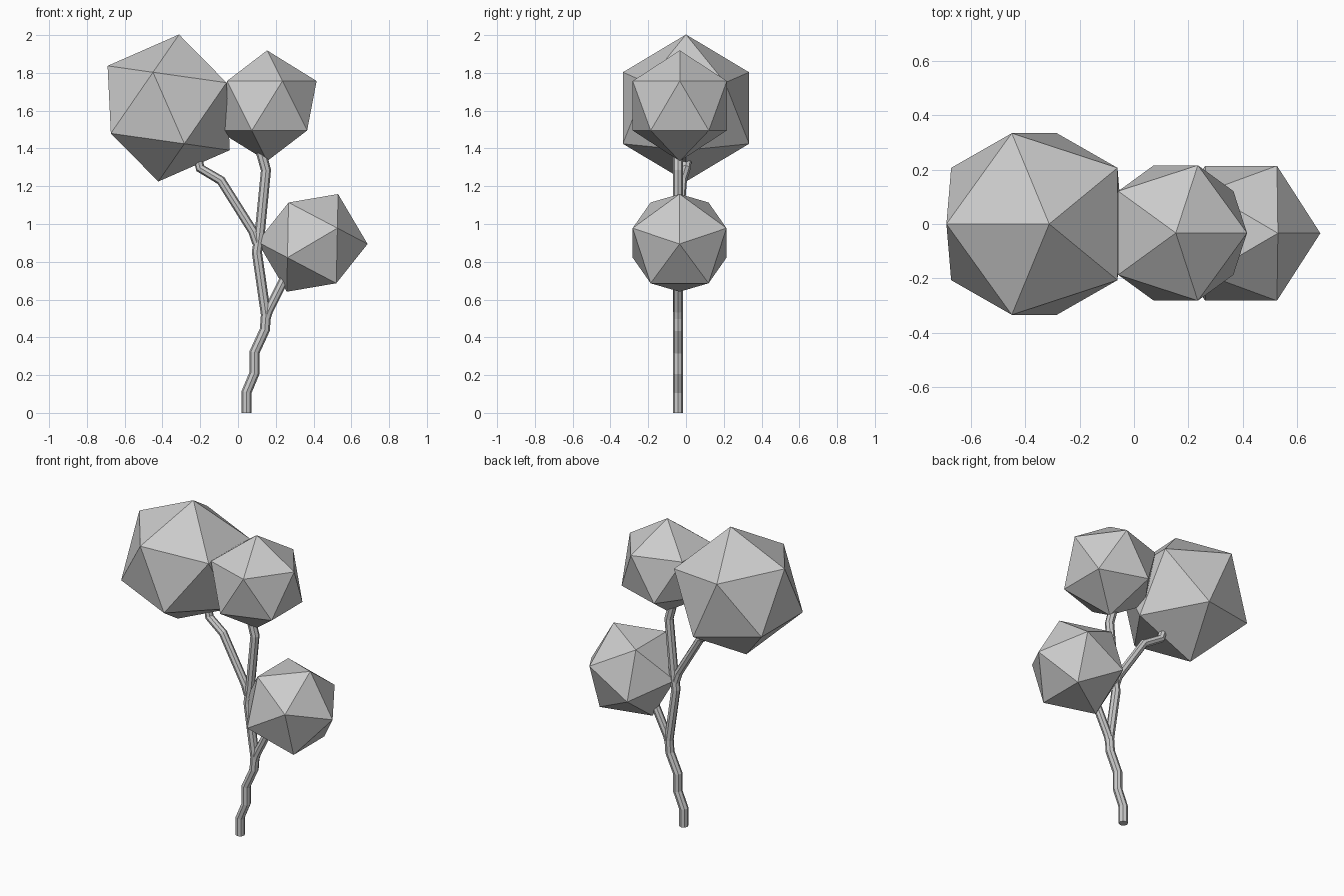
import bpy
from math import radians

if "Cube" in bpy.data.objects:
    bpy.data.objects.remove(bpy.data.objects["Cube"])


def foliage(name, centre, radius, tilt):
    bpy.ops.mesh.primitive_ico_sphere_add(
        subdivisions=1, radius=radius, location=centre,
        rotation=(0, radians(tilt), 0))
    bpy.context.object.name = name


def branch(name, points, radius):
    # Eight-sided capped tube along a polyline
    curve = bpy.data.curves.new(name, 'CURVE')
    curve.dimensions = '3D'
    curve.bevel_depth = radius
    curve.bevel_resolution = 2
    curve.use_fill_caps = True
    spline = curve.splines.new('POLY')
    spline.use_smooth = False
    spline.points.add(len(points) - 1)
    for p, co in zip(spline.points, points):
        p.co = (*co, 1)
    obj = bpy.data.objects.new(name, curve)
    bpy.context.collection.objects.link(obj)
    bpy.ops.object.select_all(action='DESELECT')
    obj.select_set(True)
    bpy.context.view_layer.objects.active = obj
    bpy.ops.object.convert(target='MESH')


# Crooked trunk running up into the upper right foliage
Y = -0.042
branch("trunk", [(x, Y, z) for x, z in (
    (0.045, 0), (0.045, 0.11), (0.087, 0.21), (0.087, 0.32), (0.142, 0.44),
    (0.148, 0.52), (0.10, 0.85), (0.115, 0.95), (0.148, 1.285),
    (0.122, 1.38))], 0.027)

# Side branches
branch("left_branch", [(0.10, Y, 0.90), (0.08, Y, 0.96), (-0.09, -0.02, 1.23),
                       (-0.20, 0.0, 1.295), (-0.22, 0.01, 1.38)], 0.025)
branch("right_branch", [(0.145, Y, 0.49), (0.16, Y, 0.54),
                        (0.24, Y, 0.70), (0.28, Y, 0.77)], 0.025)

# Faceted foliage balls
foliage("large_foliage", (-0.367, 0, 1.614), 0.393, -55.4)
foliage("upper_foliage", (0.154, -0.033, 1.626), 0.293, 0)
foliage("lower_foliage", (0.394, -0.034, 0.90), 0.292, 27.7)
